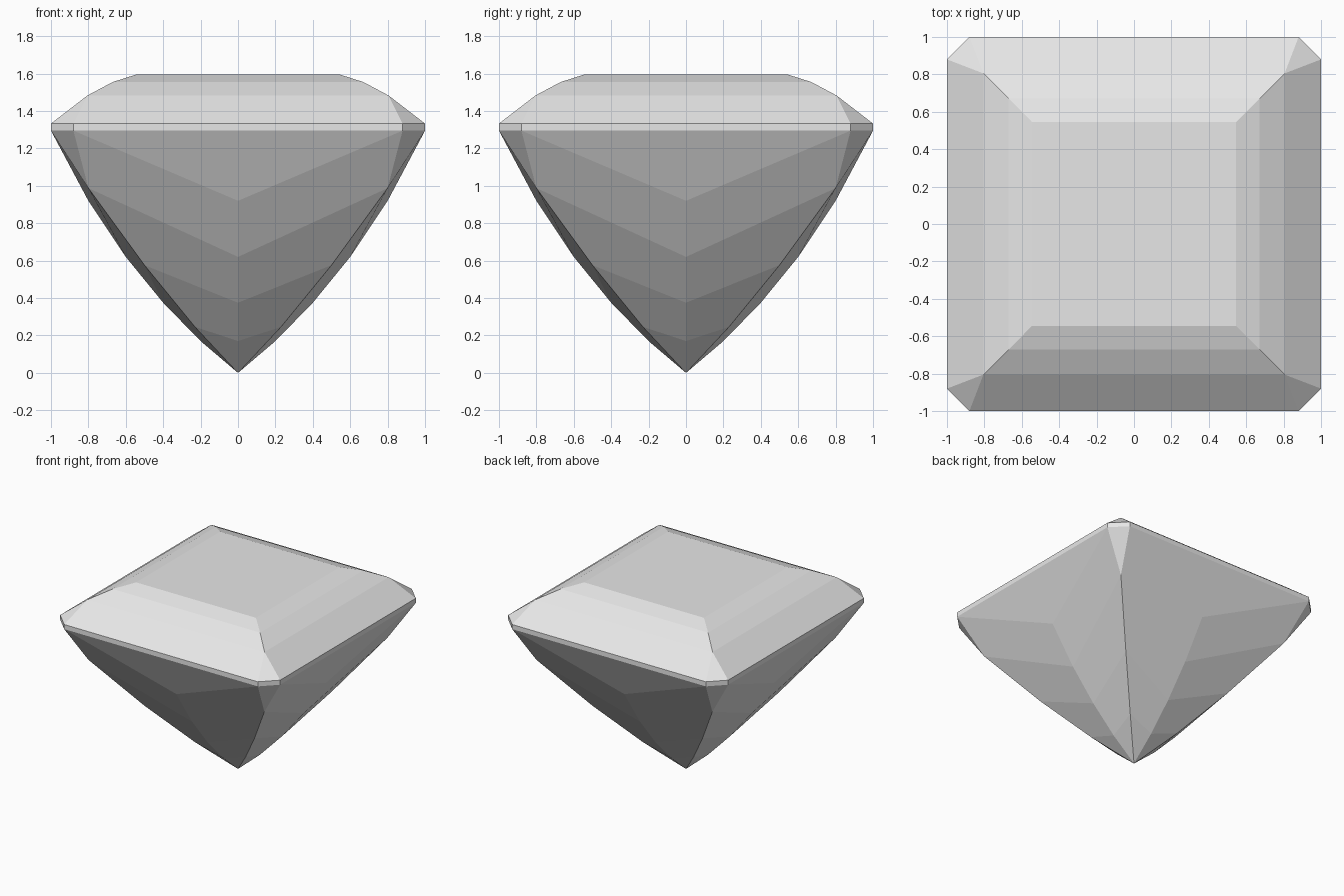
import bpy
import bmesh
from math import pi
from mathutils import Matrix, Vector

cube = bpy.data.objects.get("Cube")
if cube:
    bpy.data.objects.remove(cube, do_unlink=True)

stone = bpy.data.materials.new("pale_grey_stone")
stone.use_nodes = True
colour = (0.8, 0.8, 0.8, 1)
stone.diffuse_color = colour
stone.node_tree.nodes["Principled BSDF"].inputs["Base Color"].default_value = colour

EDGE = 0.88            # half length of a straight girdle edge
GIRDLE_LOW, GIRDLE_HIGH = 1.295, 1.333

# Crown steps (half width, height), and pavilion points along each side's
# middle ridge and along the diagonal ridge between two sides
crown = [(0.805, 1.483), (0.67, 1.555), (0.545, 1.595)]
middle = [(0.8, 0.92), (0.6, 0.62), (0.4, 0.375), (0.2, 0.17)]
diagonal = [(0.8, 0.988), (0.5, 0.576), (0.23, 0.246)]

bm = bmesh.new()


def add(points, turns=4):
    """Add a face, repeated by quarter turns about the vertical axis."""
    for i in range(turns):
        turn = Matrix.Rotation(i * pi / 2, 3, "Z")
        bm.faces.new([bm.verts.new(turn @ Vector(p)) for p in points])


def edge(half, out, z):
    return [(-half, -out, z), (half, -out, z)]


def band(lower, upper):
    add(lower + upper[::-1])


# Girdle sides and bevelled corners
low, high = edge(EDGE, 1, GIRDLE_LOW), edge(EDGE, 1, GIRDLE_HIGH)
band(low, high)
band([(EDGE, -1, GIRDLE_LOW), (1, -EDGE, GIRDLE_LOW)],
     [(EDGE, -1, GIRDLE_HIGH), (1, -EDGE, GIRDLE_HIGH)])

# Crown steps, corner facets and flat table
previous = high
for w, z in crown:
    step = edge(w, w, z)
    band(previous, step)
    previous = step
w, z = crown[0]
add([(EDGE, -1, GIRDLE_HIGH), (1, -EDGE, GIRDLE_HIGH), (w, -w, z)])
w, z = crown[-1]
add([(-w, -w, z), (w, -w, z), (w, w, z), (-w, w, z)], turns=1)

# Pavilion: upper triangle, corner facet, then chevron facets to the point
mid = [(0, -y, z) for y, z in middle] + [(0, 0, 0)]
rim = [(EDGE, -1, GIRDLE_LOW)] + [(d, -d, z) for d, z in diagonal] + [(0, 0, 0)]
add([low[0], mid[0], low[1]])
add([(1, -EDGE, GIRDLE_LOW), rim[0], rim[1]])
for i in range(len(mid) - 1):
    facet = [mid[i], mid[i + 1], rim[i + 1], rim[i]]
    if i == len(mid) - 2:
        facet = [mid[i], mid[i + 1], rim[i]]
    add(facet)
    add([(-x, y, z) for x, y, z in reversed(facet)])

bmesh.ops.remove_doubles(bm, verts=bm.verts[:], dist=0.0005)
bmesh.ops.recalc_face_normals(bm, faces=bm.faces[:])

mesh = bpy.data.meshes.new("cut_gem")
bm.to_mesh(mesh)
bm.free()
mesh.materials.append(stone)
gem = bpy.data.objects.new("cut_gem", mesh)
bpy.context.collection.objects.link(gem)
